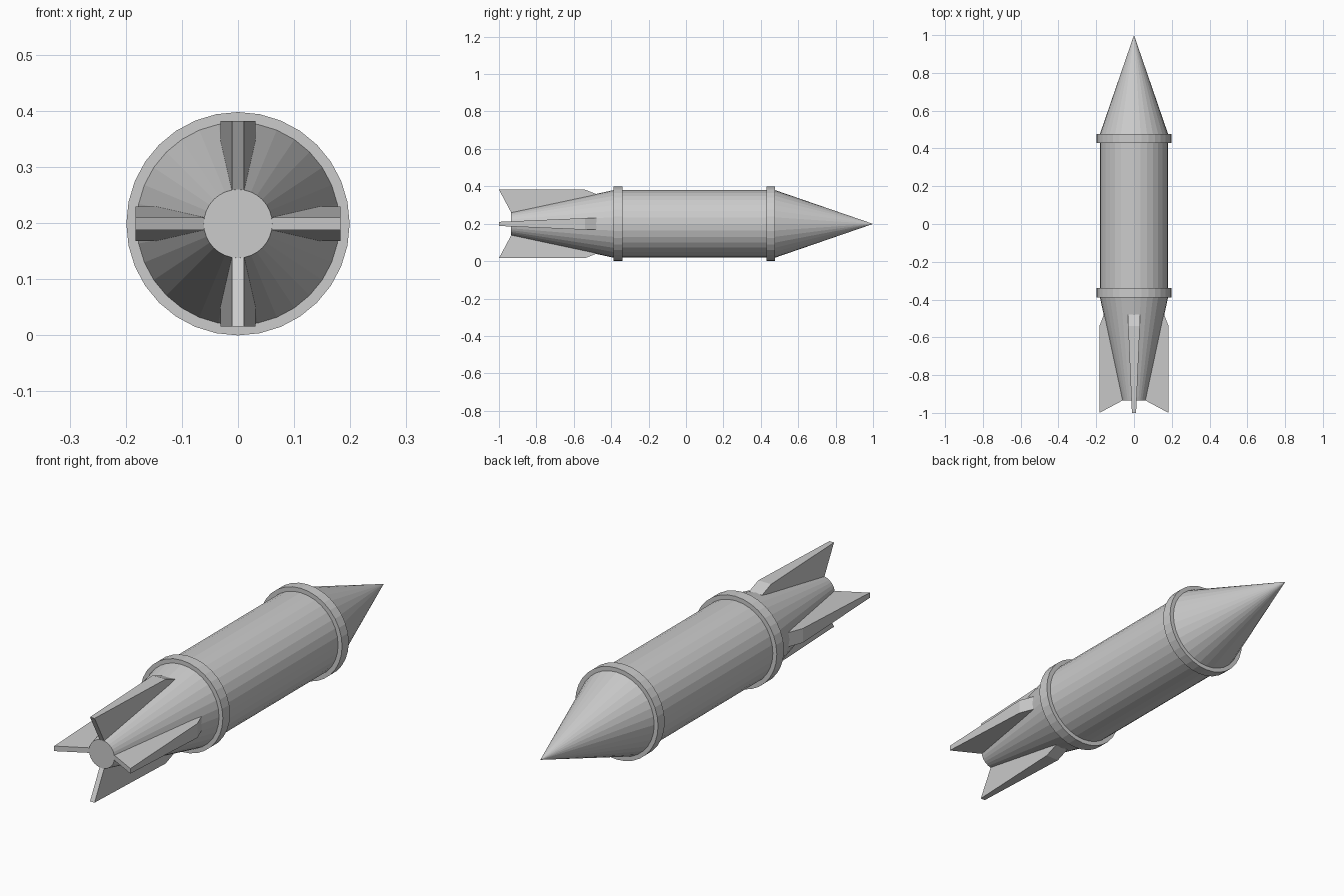
import bpy, bmesh, math
from mathutils import Matrix

if "Cube" in bpy.data.objects:
    bpy.data.objects.remove(bpy.data.objects["Cube"])

CZ = 0.199      # height of the long axis
SIDES = 32


def finish(name, bm):
    bmesh.ops.recalc_face_normals(bm, faces=bm.faces)
    me = bpy.data.meshes.new(name)
    bm.to_mesh(me)
    bm.free()
    ob = bpy.data.objects.new(name, me)
    ob.location.z = CZ
    bpy.context.collection.objects.link(ob)
    return ob


def tube(name, y0, r0, y1, r1):
    """Capped cone or cylinder along y, from y0 to y1."""
    bm = bmesh.new()
    place = Matrix.Translation((0, (y0 + y1) / 2, 0)) @ Matrix.Rotation(-math.pi / 2, 4, 'X')
    bmesh.ops.create_cone(bm, cap_ends=True, segments=SIDES, radius1=r0, radius2=r1,
                          depth=y1 - y0, matrix=place)
    bmesh.ops.remove_doubles(bm, verts=bm.verts, dist=1e-5)
    return finish(name, bm)


# Hull: tail cone, body and pointed nose
tube("tail_cone", -0.935, 0.061, -0.386, 0.181)
tube("body", -0.386, 0.18, 0.475, 0.18)
tube("nose_cone", 0.475, 0.181, 1.0, 0.0)

# Raised bands around both ends of the body
tube("rear_band", -0.388, 0.199, -0.339, 0.199)
tube("front_band", 0.43, 0.199, 0.476, 0.199)

# Fin outline: (y, radius, half thickness), thinner towards the trailing edge
FIN = [(-1.0, 0.183, 0.011), (-0.54, 0.183, 0.031), (-0.478, 0.159, 0.031),
       (-0.46, 0.03, 0.031), (-0.918, 0.03, 0.011)]


def fin(name, angle):
    bm = bmesh.new()
    left = [bm.verts.new((-t, y, r)) for y, r, t in FIN]
    right = [bm.verts.new((t, y, r)) for y, r, t in FIN]
    bm.faces.new(left)
    bm.faces.new(right[::-1])
    for i in range(len(FIN)):
        j = (i + 1) % len(FIN)
        bm.faces.new((left[i], left[j], right[j], right[i]))
    bmesh.ops.rotate(bm, verts=bm.verts, matrix=Matrix.Rotation(angle, 3, 'Y'))
    return finish(name, bm)


# Four tail fins around the axis
for i, side in enumerate(("top", "right", "bottom", "left")):
    fin(side + "_fin", i * math.pi / 2)
